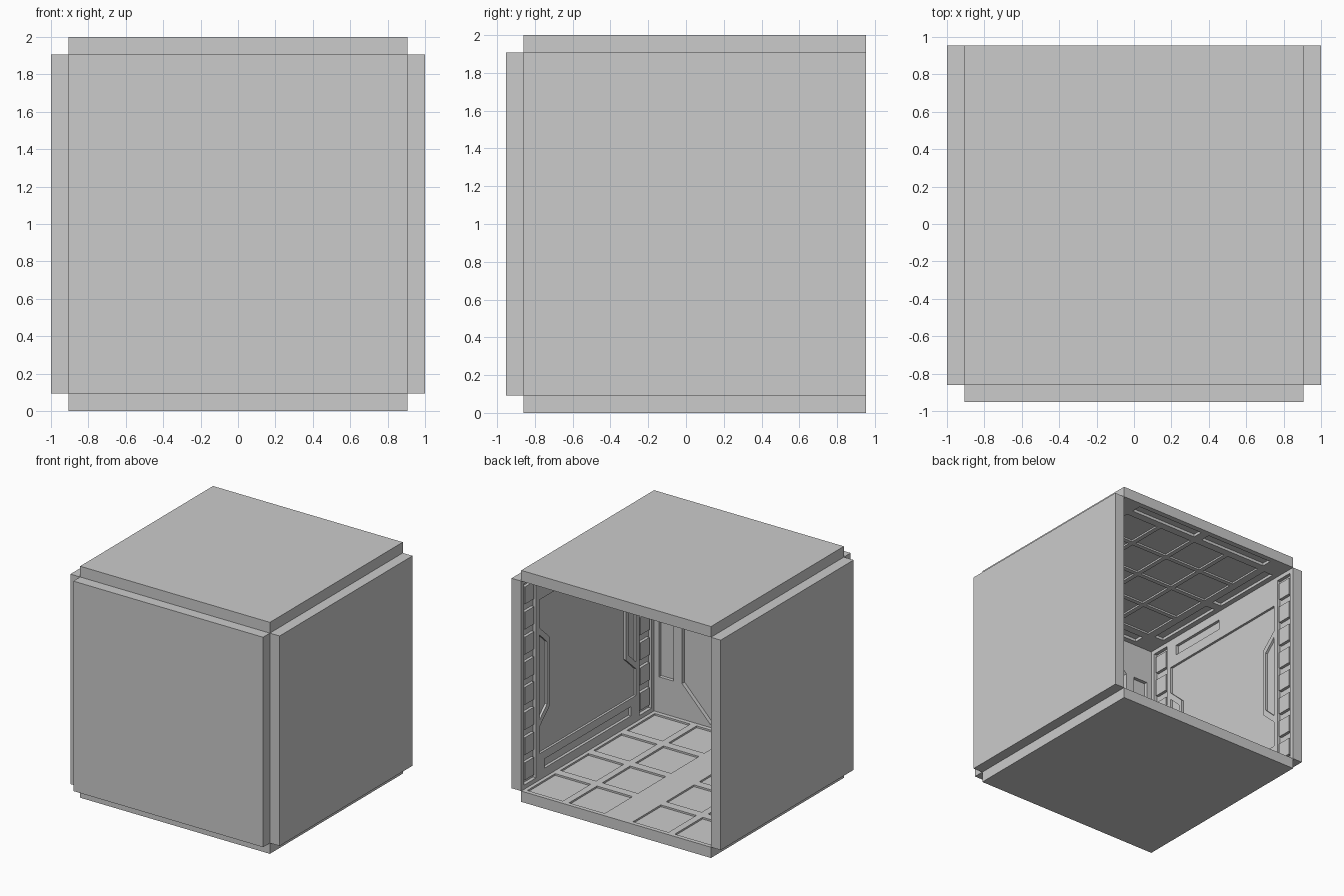
import bpy, bmesh
from mathutils import Matrix, Vector

if "Cube" in bpy.data.objects:
    bpy.data.objects.remove(bpy.data.objects["Cube"])

H, T, CY = 0.907, 0.093, 0.047     # panel half size, thickness, room centre in y


def rect(u0, u1, v0, v1):
    return [(u0, v0), (u1, v0), (u1, v1), (u0, v1)]


def prism(bm, pts, n0, n1):
    """Extrude a flat outline between two depths."""
    lo = [bm.verts.new((u, v, n0)) for u, v in pts]
    hi = [bm.verts.new((u, v, n1)) for u, v in pts]
    k = len(pts)
    bm.faces.new(lo[::-1])
    bm.faces.new(hi)
    for i in range(k):
        j = (i + 1) % k
        bm.faces.new((lo[i], lo[j], hi[j], hi[i]))


def make(name, shapes, mat):
    bm = bmesh.new()
    for pts, n0, n1 in shapes:
        prism(bm, pts, n0, n1)
    bmesh.ops.recalc_face_normals(bm, faces=bm.faces)
    me = bpy.data.meshes.new(name)
    bm.to_mesh(me)
    bm.free()
    ob = bpy.data.objects.new(name, me)
    ob.matrix_world = mat
    bpy.context.collection.objects.link(ob)
    return ob


def frame(u, v, n, origin):
    m = Matrix((Vector(u), Vector(v), Vector(n))).transposed().to_4x4()
    m.translation = origin
    return m


def panel(name, mat, cuts, blocks=()):
    """Slab with its room-side face at n=0, carved by recesses, plus raised blocks."""
    slab = make(name, [(rect(-H, H, -H, H), -T, 0)], mat)
    cutter = make(name + "_cutter", [(p, -d, 0.05) for p, d in cuts], mat)
    cutter.hide_render = True
    mod = slab.modifiers.new("recesses", 'BOOLEAN')
    mod.operation, mod.solver, mod.object = 'DIFFERENCE', 'EXACT', cutter
    bpy.context.view_layer.update()
    me = bpy.data.meshes.new_from_object(
        slab.evaluated_get(bpy.context.evaluated_depsgraph_get()))
    slab.modifiers.clear()
    slab.data = me
    bpy.data.objects.remove(cutter)
    if blocks:
        make(name + "_blocks", blocks, mat)


# Side walls: notched main panel, edge brackets, slots, block columns
half = [(0.66, -0.68), (0.66, -0.45), (0.52, -0.32), (0.52, 0.28), (0.66, 0.41), (0.66, 0.65)]
main = half + [(-u, v) for u, v in reversed(half)]
bracket = [(0.66, -0.39), (0.555, -0.29), (0.555, 0.25), (0.66, 0.35)]
side_cuts = [(main, 0.02),
             (bracket, 0.02), ([(-u, v) for u, v in bracket[::-1]], 0.02),
             (rect(-0.59, 0.59, -0.83, -0.75), 0.025),
             (rect(-0.59, -0.04, 0.74, 0.83), 0.025)]
blocks = []
for s in (-1, 1):
    a, b = sorted((s * 0.705, s * 0.87))
    side_cuts.append((rect(a, b, -0.87, 0.87), 0.03))
    for i in range(8):
        v = -0.76 + i * 0.217
        blocks.append((rect(a + 0.02, b - 0.02, v - 0.075, v + 0.075), -0.04, -0.004))

panel("left_wall", frame((0, 1, 0), (0, 0, 1), (1, 0, 0), (-H, CY, 1)), side_cuts, blocks)
panel("right_wall", frame((0, -1, 0), (0, 0, 1), (-1, 0, 0), (H, CY, 1)), side_cuts, blocks)

# Front wall: large chamfered bay between two upright slots
bay = [(0.37, -0.88), (0.64, -0.6), (0.64, 0.6), (0.37, 0.88)]
front_cuts = [(bay + [(-u, v) for u, v in bay[::-1]], 0.035),
              (rect(0.72, 0.86, -0.6, 0.6), 0.03),
              (rect(-0.86, -0.72, -0.6, 0.6), 0.03)]
panel("front_wall", frame((-1, 0, 0), (0, 0, 1), (0, 1, 0), (0, CY - H, 1)), front_cuts)

# Floor: four by four tiles split by a wide central walkway
floor_cuts = []
for c in (-0.705, -0.305, 0.305, 0.705):
    for r in range(4):
        v = -0.68 + r * 0.4533
        floor_cuts.append((rect(c - 0.17, c + 0.17, v - 0.19, v + 0.19), 0.015))
panel("floor", frame((1, 0, 0), (0, 1, 0), (0, 0, 1), (0, CY, T)), floor_cuts)

# Ceiling: tile grid inside a border with long vents
ceiling_cuts = []
for i in range(4):
    for j in range(4):
        u, v = -0.54 + i * 0.36, -0.54 + j * 0.36
        ceiling_cuts.append((rect(u - 0.16, u + 0.16, v - 0.16, v + 0.16), 0.015))
for s in (-1, 1):
    a, b = sorted((s * 0.77, s * 0.86))
    for c in (-0.37, 0.37):
        ceiling_cuts.append((rect(c - 0.33, c + 0.33, a, b), 0.025))
        ceiling_cuts.append((rect(a, b, c - 0.33, c + 0.33), 0.025))
panel("ceiling", frame((-1, 0, 0), (0, 1, 0), (0, 0, -1), (0, CY, 2 - T)), ceiling_cuts)
